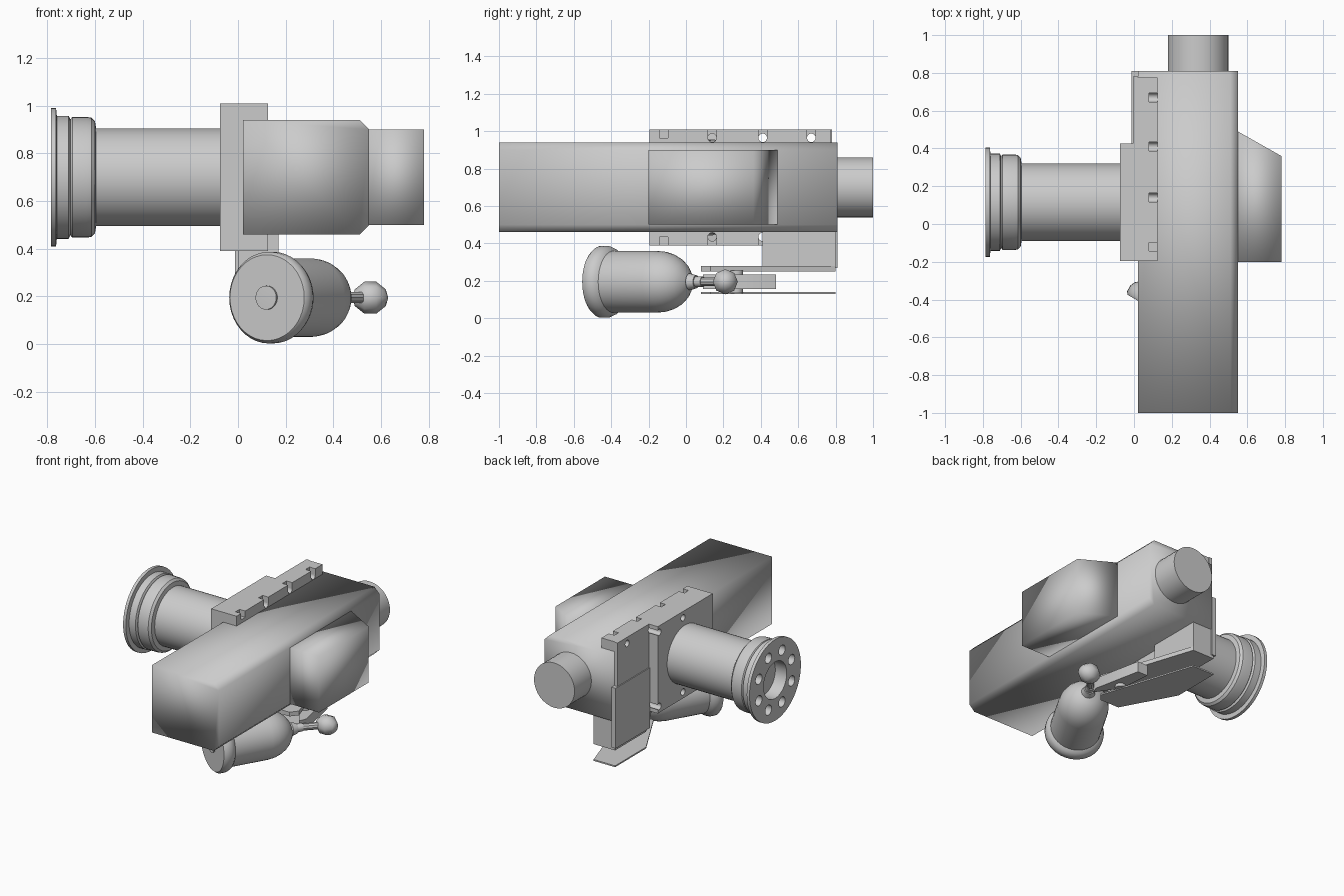
import bpy, bmesh, math
from mathutils import Vector, Matrix

old = bpy.data.objects.get("Cube")
if old:
    bpy.data.objects.remove(old, do_unlink=True)

grey = bpy.data.materials.new("plain grey")
grey.use_nodes = True
grey.diffuse_color = (0.6, 0.6, 0.6, 1)
grey.node_tree.nodes["Principled BSDF"].inputs["Base Color"].default_value = (0.6, 0.6, 0.6, 1)


def finish(name, bm, angle=35):
    """Turn a bmesh into an object; angle None means fully smooth."""
    bmesh.ops.recalc_face_normals(bm, faces=bm.faces)
    mesh = bpy.data.meshes.new(name)
    bm.to_mesh(mesh)
    bm.free()
    mesh.materials.append(grey)
    ob = bpy.data.objects.new(name, mesh)
    bpy.context.collection.objects.link(ob)
    shade(ob, angle)
    return ob


def shade(ob, angle=35):
    bpy.ops.object.select_all(action='DESELECT')
    ob.select_set(True)
    bpy.context.view_layer.objects.active = ob
    if angle is None:
        bpy.ops.object.shade_smooth()
    else:
        bpy.ops.object.shade_smooth_by_angle(angle=math.radians(angle))


def prism(name, outline, axis, lo, hi, angle=35):
    """Extrude an outline along an axis: 'y' uses (x, z), 'z' uses (x, y)."""
    place = {'y': lambda a, b, t: (a, t, b), 'z': lambda a, b, t: (a, b, t)}[axis]
    bm = bmesh.new()
    face = bm.faces.new([bm.verts.new(place(a, b, lo)) for a, b in outline])
    grown = bmesh.ops.extrude_face_region(bm, geom=[face])
    moved = [v for v in grown["geom"] if isinstance(v, bmesh.types.BMVert)]
    bmesh.ops.translate(bm, verts=moved, vec=place(0, 0, hi - lo))
    return finish(name, bm, angle)


def box(name, x, y, z, angle=35):
    outline = [(x[0], y[0]), (x[1], y[0]), (x[1], y[1]), (x[0], y[1])]
    return prism(name, outline, 'z', z[0], z[1], angle)


def lathe(name, profile, start, direction, sides=40, angle=35):
    """Revolve (radius, distance) points about an axis."""
    turn = Vector(direction).to_track_quat('Z', 'Y').to_matrix().to_4x4()
    bm = bmesh.new()
    rings = []
    for r, s in profile:
        rings.append([bm.verts.new((r * math.cos(k * math.tau / sides),
                                    r * math.sin(k * math.tau / sides), s))
                      for k in range(sides)])
    for a, b in zip(rings, rings[1:]):
        for k in range(sides):
            j = (k + 1) % sides
            bm.faces.new((a[k], a[j], b[j], b[k]))
    bmesh.ops.remove_doubles(bm, verts=bm.verts, dist=1e-5)
    bm.transform(Matrix.Translation(start) @ turn)
    return finish(name, bm, angle)


def rod(name, a, b, radius, sides=16):
    a, b = Vector(a), Vector(b)
    length = (b - a).length
    return lathe(name, [(0, 0), (radius, 0), (radius, length), (0, length)], a, b - a, sides)


def cut(ob, cutters):
    """Subtract the cutters, then remove them."""
    for c in cutters:
        c.hide_render = True
        mod = ob.modifiers.new("cut", 'BOOLEAN')
        mod.object, mod.solver = c, 'EXACT'
        bpy.context.view_layer.objects.active = ob
        bpy.ops.object.modifier_apply(modifier=mod.name)
        bpy.data.objects.remove(c, do_unlink=True)
    shade(ob)


# Main housing, with its outer long edges chamfered
prism("main_housing", [(0.02, 0.46), (0.51, 0.46), (0.55, 0.5), (0.55, 0.9),
                       (0.51, 0.94), (0.02, 0.94)], 'y', -1, 0.81, None)

# Side housing with a slanted back
prism("side_housing", [(0.55, -0.2), (0.78, -0.2), (0.78, 0.36), (0.55, 0.49)],
      'z', 0.5, 0.9, None)

# Rear cylinder
rod("rear_cylinder", (0.34, 0.8, 0.7), (0.34, 1.0, 0.7), 0.16, 40)

# Side tube with stepped collar, end flange and bore
tube = lathe("side_tube", [(0, 0), (0.205, 0), (0.205, 0.52), (0.235, 0.525), (0.25, 0.54),
                           (0.253, 0.56), (0.253, 0.62), (0.243, 0.628), (0.258, 0.635),
                           (0.258, 0.685), (0.29, 0.688), (0.29, 0.71), (0.13, 0.71),
                           (0.13, 0.62), (0, 0.62)], (-0.075, 0.115, 0.7), (-1, 0, 0), 48)
bolt_holes = []
for k in range(8):
    t = (k + 0.5) * math.tau / 8
    y, z = 0.115 + 0.2 * math.cos(t), 0.7 + 0.2 * math.sin(t)
    bolt_holes.append(rod("hole_cutter", (-0.74, y, z), (-0.85, y, z), 0.036))
cut(tube, bolt_holes)

# Mounting plates and bolt strips, pierced by the same bolt rows
bolt_rows = (-0.12, 0.14, 0.41, 0.67)


def hole_cutters(heights):
    return [rod("hole_cutter", (-0.3, y, z), (0.3, y, z), 0.023)
            for z in heights for y in bolt_rows]


mount = box("mount_plate", (-0.075, 0.02), (-0.195, 0.425), (0.39, 1.01))
cut(mount, hole_cutters((0.965, 0.435)))
back_mount = box("rear_mount_plate", (-0.005, 0.02), (0.425, 0.78), (0.39, 1.01))
cut(back_mount, hole_cutters((0.965, 0.435)))
for name, low, high, hole, out in (("upper", 0.94, 1.01, 0.965, 1), ("lower", 0.39, 0.46, 0.435, -1)):
    strip = box(name + "_bolt_strip", (0.02, 0.125), (-0.195, 0.775), (low, high))
    slots = [box("slot_cutter", (0.08, 0.2), (y - 0.023, y + 0.023),
                 sorted((hole, hole + out * 0.1))) for y in bolt_rows]
    cut(strip, hole_cutters((hole,)) + slots)

# Hanging bracket: side plate, block and two arm plates
box("hanging_plate", (-0.012, 0.02), (0.425, 0.81), (0.27, 0.7))
box("bracket_block", (0.0, 0.17), (0.41, 0.8), (0.27, 0.46))
arm = [(0, 0.8), (0, 0.45), (0.2, 0.08), (0.35, 0.08), (0.39, 0.13), (0.17, 0.8)]
prism("upper_arm_plate", arm, 'z', 0.25, 0.28)
prism("lower_arm_plate", arm, 'z', 0.13, 0.14)

# Lamp: angled drum with rounded rear
aim = Vector((0.5, 0.866, 0))
face = Vector((0.122, -0.465, 0.195))
lamp = [(0, -0.012), (0.05, -0.01), (0.05, 0), (0.18, 0), (0.192, 0.015), (0.192, 0.05),
        (0.182, 0.075), (0.165, 0.09), (0.165, 0.36)]
for k in range(1, 7):
    t = k * math.pi / 14
    lamp.append((0.165 * math.cos(t), 0.36 + 0.2 * math.sin(t)))
lamp += [(0.045, 0.56), (0.035, 0.6), (0, 0.6)]
lathe("lamp_body", lamp, face, aim, 40, 40)

# Joint, knob and lever that carry the lamp
joint = face + aim * 0.64
knob = Vector((0.555, 0.21, 0.195))
rod("lamp_neck", face + aim * 0.58, joint, 0.028)
rod("knob_stem", joint, knob, 0.024, 10)
lathe("knob", [(0, -0.075), (0.035, -0.065), (0.067, -0.025), (0.067, 0.025),
               (0.035, 0.065), (0, 0.075)], knob, (1, 0, 0), 8, 50)
rod("hinge_pin", (0.34, 0.27, 0.135), (0.34, 0.27, 0.255), 0.035)
prism("lever", [(0.42, 0.09), (0.44, 0.14), (0.37, 0.48), (0.29, 0.48), (0.31, 0.25)],
      'z', 0.157, 0.233)
